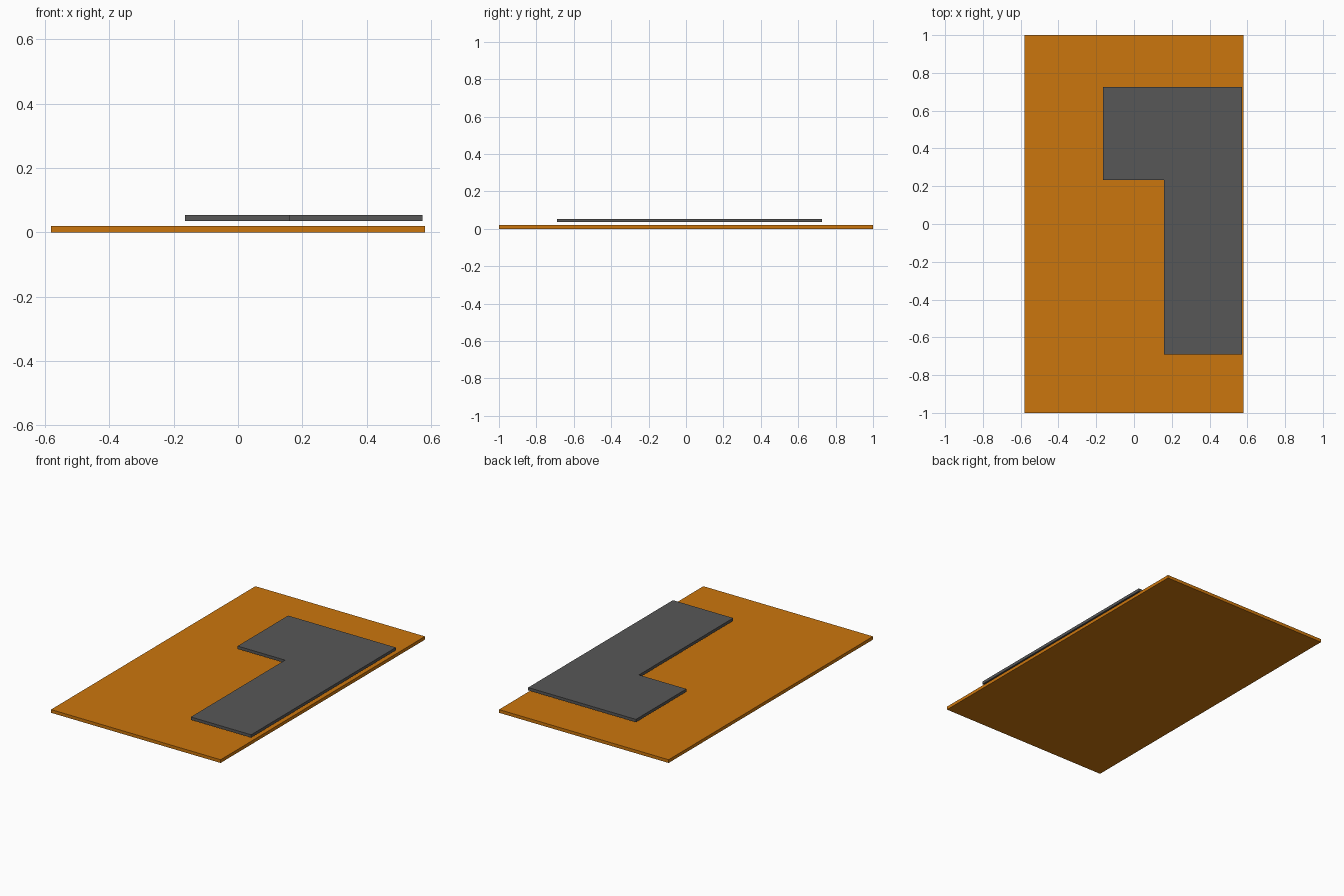
import bpy
import bmesh

if "Cube" in bpy.data.objects:
    bpy.data.objects.remove(bpy.data.objects["Cube"])


def material(name, rgb):
    mat = bpy.data.materials.new(name)
    mat.diffuse_color = (*rgb, 1.0)
    mat.use_nodes = True
    mat.node_tree.nodes["Principled BSDF"].inputs["Base Color"].default_value = mat.diffuse_color
    return mat


def slab(name, outline, z0, z1, mat):
    """Extrude a flat counter-clockwise outline from z0 up to z1."""
    bm = bmesh.new()
    face = bm.faces.new([bm.verts.new((x, y, z0)) for x, y in outline])
    top = bmesh.ops.extrude_face_region(bm, geom=[face])["geom"]
    bmesh.ops.translate(bm, vec=(0, 0, z1 - z0),
                        verts=[v for v in top if isinstance(v, bmesh.types.BMVert)])
    bmesh.ops.recalc_face_normals(bm, faces=bm.faces)
    mesh = bpy.data.meshes.new(name)
    bm.to_mesh(mesh)
    bm.free()
    mesh.materials.append(mat)
    obj = bpy.data.objects.new(name, mesh)
    bpy.context.collection.objects.link(obj)
    return obj


orange = material("orange", (0.60, 0.18, 0.004))
grey = material("dark grey", (0.095, 0.095, 0.095))

# Rectangular base board
slab("base_board", [(-0.581, -1), (0.581, -1), (0.581, 1), (-0.581, 1)],
     0.0, 0.02, orange)

# L-shaped plate floating just above the board
slab("raised_plate",
     [(0.16, -0.69), (0.573, -0.69), (0.573, 0.726),
      (-0.165, 0.726), (-0.165, 0.232), (0.16, 0.232)],
     0.036, 0.054, grey)
